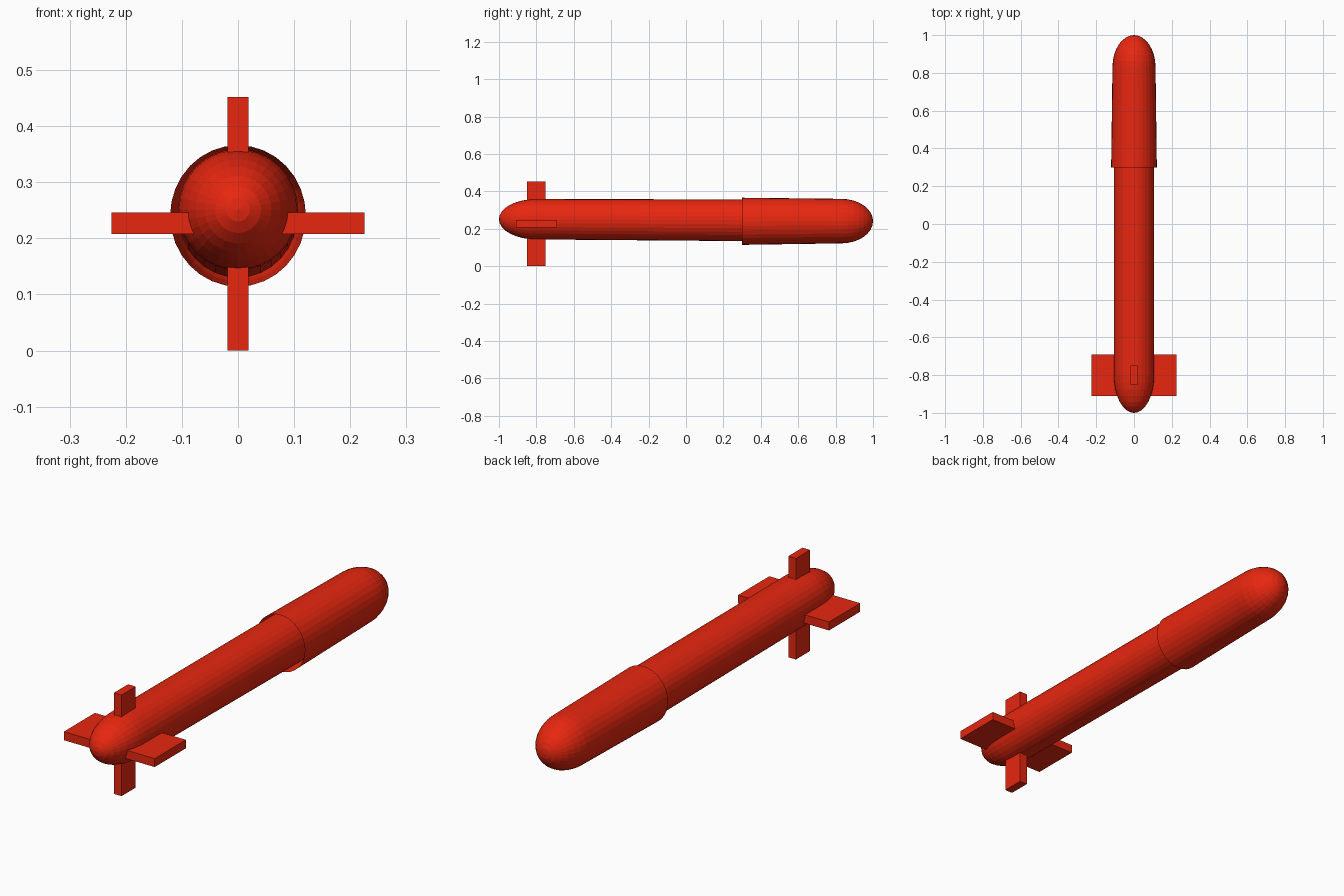
import bpy, bmesh, math

default = bpy.data.objects.get("Cube")
if default:
    bpy.data.objects.remove(default)

SEGMENTS, DOME_RINGS = 32, 8

red = bpy.data.materials.new("bright_red")
red.use_nodes = True
colour = (0.8, 0.02, 0.005, 1)
red.diffuse_color = colour
red.node_tree.nodes["Principled BSDF"].inputs["Base Color"].default_value = colour


def finish(name, bm):
    bmesh.ops.recalc_face_normals(bm, faces=bm.faces)
    mesh = bpy.data.meshes.new(name)
    bm.to_mesh(mesh)
    bm.free()
    mesh.materials.append(red)
    obj = bpy.data.objects.new(name, mesh)
    bpy.context.collection.objects.link(obj)
    return obj


def domed_tube(name, open_end, dome_base, tip_y):
    """Tube from its open end to a rounded tip; ends are (y, centre z, x radius, z radius)."""
    base_y, cz, rx, rz = dome_base
    rings = [open_end]
    for i in range(DOME_RINGS):
        a = math.pi / 2 * i / DOME_RINGS
        rings.append((base_y + (tip_y - base_y) * math.sin(a), cz,
                      rx * math.cos(a), rz * math.cos(a)))
    bm = bmesh.new()
    loops = []
    for y, z, sx, sz in rings:
        angles = [2 * math.pi * k / SEGMENTS for k in range(SEGMENTS)]
        loops.append([bm.verts.new((sx * math.cos(a), y, z + sz * math.sin(a))) for a in angles])
    tip = bm.verts.new((0, tip_y, cz))
    for k in range(SEGMENTS):
        n = (k + 1) % SEGMENTS
        for a, b in zip(loops, loops[1:]):
            bm.faces.new((a[k], a[n], b[n], b[k]))
        bm.faces.new((loops[-1][k], loops[-1][n], tip))
    return finish(name, bm)


def box(name, low, high):
    bm = bmesh.new()
    bmesh.ops.create_cube(bm, size=1)
    for v in bm.verts:
        v.co = [h if c > 0 else l for c, l, h in zip(v.co, low, high)]
    return finish(name, bm)


# Long rear body with its rounded tail
domed_tube("rear_body", (0.8, 0.243, 0.107, 0.113), (-0.8, 0.251, 0.107, 0.108), -1)

# Wider sleeve, open at the back, tapering to the nose
domed_tube("nose_sleeve", (0.3, 0.24, 0.121, 0.126), (0.83, 0.241, 0.114, 0.119), 1)

# Crossed tail fins
box("vertical_fin", (-0.019, -0.85, 0), (0.019, -0.75, 0.452))
box("horizontal_fin", (-0.225, -0.91, 0.208), (0.225, -0.69, 0.246))
